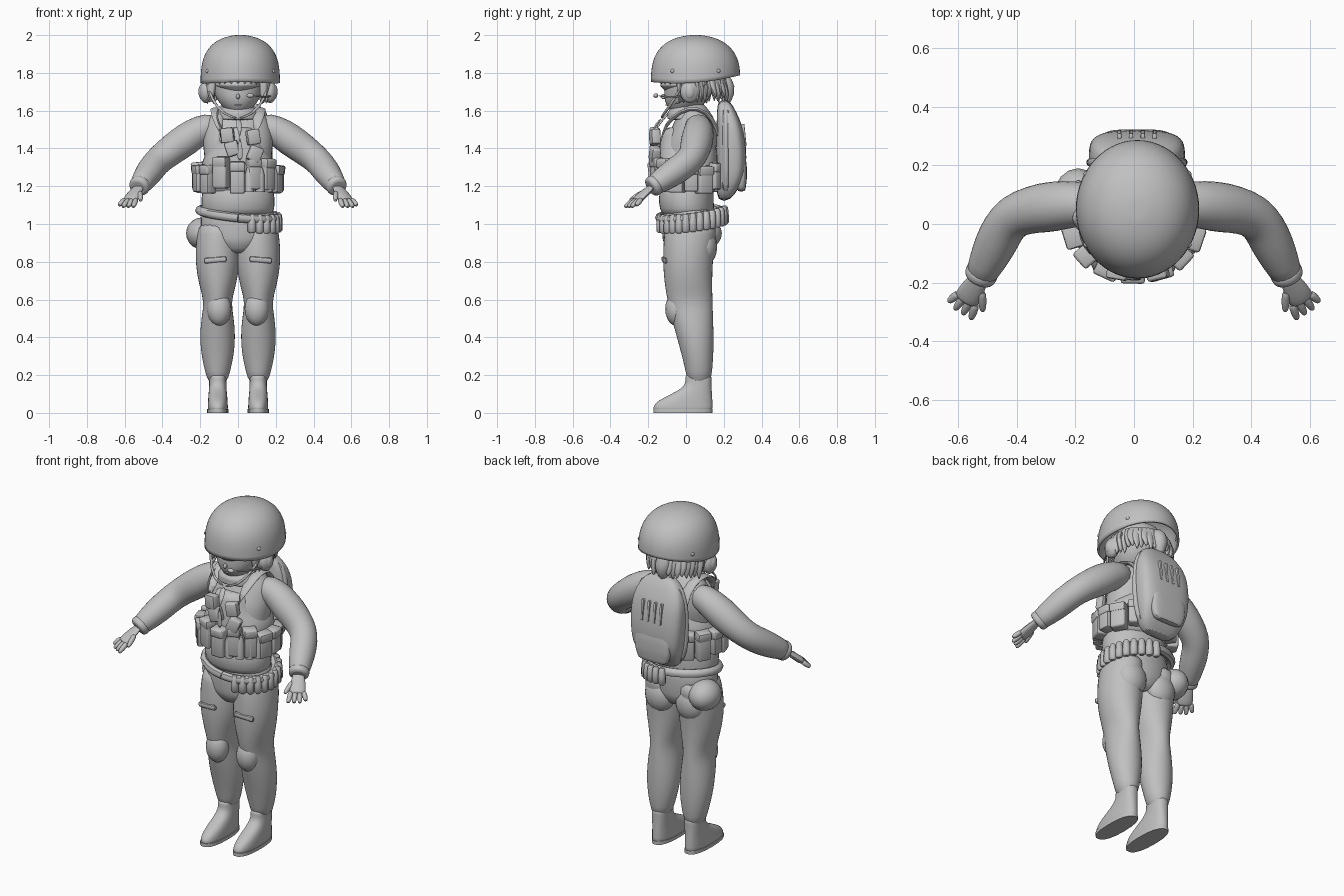
import bpy, bmesh, math, random
from math import sin, cos, pi, tau
from mathutils import Vector, Matrix, Euler

random.seed(4)
if "Cube" in bpy.data.objects:
    bpy.data.objects.remove(bpy.data.objects["Cube"])

# One plain colour throughout
GREY = bpy.data.materials.new("plain grey")
GREY.use_nodes = True
GREY.diffuse_color = (.53, .53, .53, 1)
GREY.node_tree.nodes["Principled BSDF"].inputs["Base Color"].default_value = GREY.diffuse_color


def finish(name, bm, mirror=False, sub=0, shell=0):
    bmesh.ops.recalc_face_normals(bm, faces=bm.faces)
    mesh = bpy.data.meshes.new(name)
    bm.to_mesh(mesh)
    bm.free()
    mesh.materials.append(GREY)
    mesh.shade_smooth()
    mesh.set_sharp_from_angle(angle=math.radians(45))
    ob = bpy.data.objects.new(name, mesh)
    bpy.context.collection.objects.link(ob)
    if mirror:
        ob.modifiers.new("mirror", 'MIRROR').use_mirror_merge = False
    if sub:
        smooth = ob.modifiers.new("smooth", 'SUBSURF')
        smooth.levels = smooth.render_levels = sub
    if shell:
        ob.modifiers.new("shell", 'SOLIDIFY').thickness = shell


def at(value, t):
    """Read a number, a rule or an evenly spaced list at t from zero to one."""
    if callable(value):
        return value(t)
    if isinstance(value, list):
        place = t * (len(value) - 1)
        low = min(int(place), len(value) - 2)
        return value[low] + (value[low + 1] - value[low]) * (place - low)
    return value


def skin(bm, loops, bottom=True):
    for a, b in zip(loops, loops[1:]):
        for i in range(len(a)):
            j = (i + 1) % len(a)
            bm.faces.new((a[i], a[j], b[j], b[i]))
    bm.faces.new(loops[-1])
    if bottom:
        bm.faces.new(loops[0])


def loft(name, bottom, top, width, depth, x=0, y=0, power=2, steps=8, sides=18,
         warp=None, dome=False, sub=1, **options):
    """Stack rounded level rings between two heights."""
    bm, loops = bmesh.new(), []
    for step in range(steps + 1):
        t = step / steps
        t = sin(t * pi / 2) if dome else t
        loop = []
        for i in range(sides):
            c, s = cos(tau * i / sides), sin(tau * i / sides)
            px = at(x, t) + at(width, t) * math.copysign(abs(c) ** (2 / power), c)
            py = at(y, t) + at(depth, t) * math.copysign(abs(s) ** (2 / power), s)
            pz = bottom + (top - bottom) * t + (warp(c, s, t) if warp else 0)
            loop.append(bm.verts.new((px, py, pz)))
        loops.append(loop)
    skin(bm, loops, bottom=not dome)
    finish(name, bm, sub=sub, **options)


def tube(name, points, radius, sides=8, flat=1, sub=1, **options):
    """Sweep a round or flattened section along a path."""
    bm, loops = bmesh.new(), []
    path = [Vector(p) for p in points]
    last = len(path) - 1
    for i, p in enumerate(path):
        along = (path[min(i + 1, last)] - path[max(i - 1, 0)]).normalized()
        up = Vector((0, 1, 0)) if abs(along.z) > .95 else Vector((0, 0, 1))
        u = along.cross(up).normalized()
        v = u.cross(along) * flat
        r = at(radius, i / last)
        loops.append([bm.verts.new(p + r * (u * cos(tau * k / sides) + v * sin(tau * k / sides)))
                      for k in range(sides)])
    skin(bm, loops)
    finish(name, bm, sub=sub, **options)


def box(name, place, size, turn=(0, 0, 0), bevel=.01, **options):
    bm = bmesh.new()
    bmesh.ops.create_cube(bm, size=1, matrix=Matrix.LocRotScale(Vector(place), Euler(turn), Vector(size)))
    bmesh.ops.bevel(bm, geom=bm.edges[:], offset=bevel, segments=2, profile=.5, affect='EDGES')
    finish(name, bm, **options)


def ball(name, place, size, **options):
    bm = bmesh.new()
    bmesh.ops.create_uvsphere(bm, u_segments=16, v_segments=10, radius=1,
                              matrix=Matrix.LocRotScale(Vector(place), Euler(), Vector(size)))
    finish(name, bm, **options)


def around(degrees, wide, deep, centre):
    a = math.radians(degrees)
    return wide * sin(a), centre - deep * cos(a), a


# Trousers: each leg tapers down, swelling at calf and thigh
loft("hips", .84, 1.1, width=[.08, .18, .2, .2, .18], depth=[.1, .14, .145, .145, .13], y=.015)
loft("trouser_leg", .15, 1.02, x=.108, mirror=True, steps=12,
     width=lambda t: .048 + .05 * t + .033 * abs(sin(tau * t)),
     depth=lambda t: .06 + .08 * t + .02 * sin(pi * t),
     y=lambda t: .04 + .03 * cos(4.4 * t))
ball("knee_pad", (.1, -.05, .55), (.065, .06, .09), mirror=True)
box("thigh_pocket_flap", (.12, -.115, .81), (.12, .02, .03), (.1, .08, .1), mirror=True)
ball("seat_fold", (.1, .1, .88), (.09, .065, .1), mirror=True)


# Boots: a blunt toe sweeps up into an upright shaft
def toe(t):
    return (1 + cos(pi * min(1, max(0, t - .15) / .6))) / 2


loft("boot", 0, .21, x=.107, mirror=True, power=2.4, width=lambda t: .046 + .008 * toe(t),
     depth=lambda t: .07 + .09 * toe(t), y=lambda t: .066 - .083 * toe(t))
loft("boot_sole", 0, .02, x=.107, y=-.017, width=.056, depth=.158, power=2.4, steps=1, sub=0, mirror=True)

# Jacket with a loose hem over the belt
loft("jacket", 1.03, 1.65, width=[.19, .2, .175, .18, .19, .175, .06],
     depth=[.14, .15, .135, .14, .14, .11, .06], y=[.01, 0, .01, .01, .03, .05, .03], steps=12)
loft("collar", 1.55, 1.63, width=[.12, .11, .07], depth=[.1, .1, .07])

# Arms, placed from shoulder, elbow and wrist
shoulder, elbow, wrist = Vector((.2, .07, 1.5)), Vector((.42, .04, 1.345)), Vector((.53, -.19, 1.19))
inside = shoulder + Vector((-.1, -.01, .03))
upper = [shoulder.lerp(elbow, k / 3) for k in range(3)]
bend = elbow.lerp((shoulder + wrist) / 2, .12)
lower = [elbow.lerp(wrist, k / 4) for k in (1, 2, 3, 4)]
tube("sleeve", [inside] + upper + [bend] + lower, radius=[.07, .09, .078, .074, .053], sides=14, mirror=True)
tube("cuff", [elbow.lerp(wrist, k) for k in (.84, .88, .96, 1)], radius=[.052, .062, .048], sides=14, mirror=True)

# Hands: fingers fan out from the knuckles
along = Vector((.45, -.74, -.68)).normalized()
side = along.cross(Vector((0, 0, 1))).normalized()
knuckles = wrist + along * .095
tube("palm", [wrist + along * k for k in (-.02, .02, .06, .1, .11)], flat=.45, mirror=True,
     radius=[.033, .04, .048, .048, .04])


def finger(name, base, tip):
    tube(name, [base.lerp(tip, k / 4) for k in range(5)], radius=[.014, .016, .015, .009], mirror=True)


for i, name in enumerate(("little", "ring", "middle", "index")):
    spread = side * (i - 1.5) * .023
    finger(name + "_finger", knuckles + spread, knuckles + spread * 1.4 + along * (.07 if i else .055))
root = wrist + along * .035 + side * .03
finger("thumb", root, root + along * .075 + side * .04)

# Head and face
loft("head", 1.575, 1.87, width=[.03, .1, .13, .14, .14, .1], depth=[.03, .11, .13, .14, .14, .1],
     y=[-.03, 0, .02, .03, .04])
loft("neck", 1.55, 1.7, width=.055, depth=.06, y=.035, sub=0)
ball("nose", (0, -.12, 1.675), (.01, .015, .014))
ball("mouth", (0, -.1, 1.63), (.02, .01, .004))
loft("glasses", 1.7, 1.765, width=[.08, .125, .12], depth=[.1, .13, .12], y=-.01)

# Hair locks hang below the rim, leaving the face open
locks = 30
for i in range(locks):
    x, y, a = around(58 + 244 * i / (locks - 1), .14, .14, .045)
    out = random.uniform(1.1, 1.25)
    tube("hair_lock", [(x, y, 1.8), (x * out, y * 1.1, 1.74), (x * out, y * out, 1.69),
                       (x * out, y * out, random.uniform(1.63, 1.67))],
         radius=[.03, .032, .024, .003], sides=6, flat=.7)
for i in range(-3, 4):
    x, y, a = around(i * 16, .13, .14, .01)
    tube("fringe_lock", [(x, y, 1.81), (x, y, 1.77), (x, y, 1.735)], radius=[.02, .018, .002], sides=6)
tube("ponytail", [(0, .17, 1.79), (0, .21, 1.75), (0, .22, 1.69), (0, .21, 1.62)], radius=[.03, .05, .05, .01])


# Helmet: a hollow dome whose rim dips at the ears and lifts behind
def crown(t):
    return max(.01, (1 - t ** 2.6)) ** .45


loft("helmet", 1.77, 2, dome=True, shell=.012, sides=28, steps=10, x=.012, y=.05,
     width=lambda t: .212 * crown(t), depth=lambda t: .238 * crown(t),
     warp=lambda c, s, t: (.018 * s - .022 * c * c) * (1 - t) ** 3)
for y in (-.07, .17):
    for sign in (-1, 1):
        ball("helmet_bolt", (.012 + sign * .172, y, 1.81), (.012, .012, .012))
tube("chin_strap", [(.17, -.01, 1.76), (.14, -.06, 1.66), (.08, -.12, 1.58), (0, -.13, 1.56)],
     radius=.008, mirror=True)
tube("rear_strap", [(.18, .12, 1.76), (.15, .04, 1.68), (.12, -.07, 1.63)], radius=.007, mirror=True)

# Headset
ball("ear_cup", (.17, .02, 1.7), (.035, .05, .06), mirror=True)
ball("ear_cup_shell", (.19, .02, 1.7), (.02, .03, .04), mirror=True)
tube("microphone_boom", [(.18, 0, 1.68), (.15, -.08, 1.67), (.08, -.15, 1.68)], radius=.005)
ball("microphone", (.065, -.16, 1.68), (.02, .013, .012))

# Vest and its straps
loft("vest", 1.15, 1.52, width=[.19, .195, .195, .13, .1], depth=[.145, .155, .16, .15, .13], y=.01, power=2.5)
tube("shoulder_strap", [(.085, -.14, 1.42), (.1, -.11, 1.53), (.115, -.03, 1.6), (.115, .06, 1.62),
                        (.1, .15, 1.56), (.1, .175, 1.45)], radius=.035, flat=.35, mirror=True)
tube("chest_strap", [(0, -.13, 1.56), (.01, -.18, 1.5), (.01, -.19, 1.42), (.01, -.185, 1.33)],
     radius=.018, flat=.35)

# Pouches ring the vest, except under the backpack
for degrees in range(-145, 150, 24):
    x, y, a = around(degrees, .21, .175, .01)
    width, height = random.uniform(.06, .085), random.uniform(.13, .17)
    base = random.uniform(1.16, 1.19)
    box("pouch", (x, y, base + height / 2), (width, .065, height), (0, 0, a))
    box("pouch_flap", (x * 1.02, y * 1.02, base + height * .85), (width + .005, .068, .05), (.08, 0, a))
for degrees in (16, 32, 46, 60):
    x, y, a = around(degrees, .22, .185, .01)
    tube("round_canister", [(x, y, 1.17), (x, y, 1.26), (x, y, 1.3)], radius=[.024, .024, .013], sides=10, sub=0)
for name, x, z in (("radio", -.055, 1.47), ("panel", .08, 1.46), ("clip", -.03, 1.4), ("torch", .09, 1.37)):
    tilt = (0, random.uniform(-.4, .4), x * 3)
    box("chest_" + name, (x, -.165, z), (.07, .05, .08), tilt)
tube("radio_cable", [(-.08, -.16, 1.5), (-.12, -.12, 1.56), (-.1, -.06, 1.62)], radius=.006)


# Belt, sloping down to the front and left, with cartridges round the left side
def belt_height(x, y):
    return 1.03 + .12 * y - .1 * x


ring = [around(d, .203, .16, .02) for d in range(0, 361, 15)]
tube("belt", [(x, y, belt_height(x, y) + .02) for x, y, a in ring], radius=.024, sub=0)
for i in range(14):
    x, y, a = around(20 + i * 12, .215, .175, .03)
    middle = belt_height(x, y) - .005
    tube("cartridge", [(x, y, middle + k * .05) for k in (-1, -.8, 0, .8, 1)],
         radius=[.012, .022, .022, .018, .01], sub=0)
ball("hip_pouch", (-.19, .09, .95), (.085, .1, .085))

# Backpack
loft("backpack", 1.12, 1.66, width=[.1, .145, .16, .165, .165, .155, .08],
     depth=[.03, .07, .08, .08, .075, .06, .03], x=.01, y=[.2, .24, .24, .23, .2], power=3.2, sides=24)
loft("backpack_seam", 1.15, 1.63, width=[.13, .17, .175, .17, .13], depth=.022, x=.01, y=.21, power=4)
loft("backpack_pocket", 1.17, 1.37, width=[.09, .115, .115, .1], depth=[.02, .03, .03, .02],
     x=.01, y=.293, power=3.5)
for i in range(4):
    box("backpack_webbing", (i * .04 - .05, .3, 1.47), (.014, .03, .12), (.1, 0, 0), bevel=.004)
tube("backpack_handle", [(-.04, .2, 1.64), (-.03, .2, 1.68), (.05, .2, 1.68), (.06, .2, 1.64)], radius=.009)
